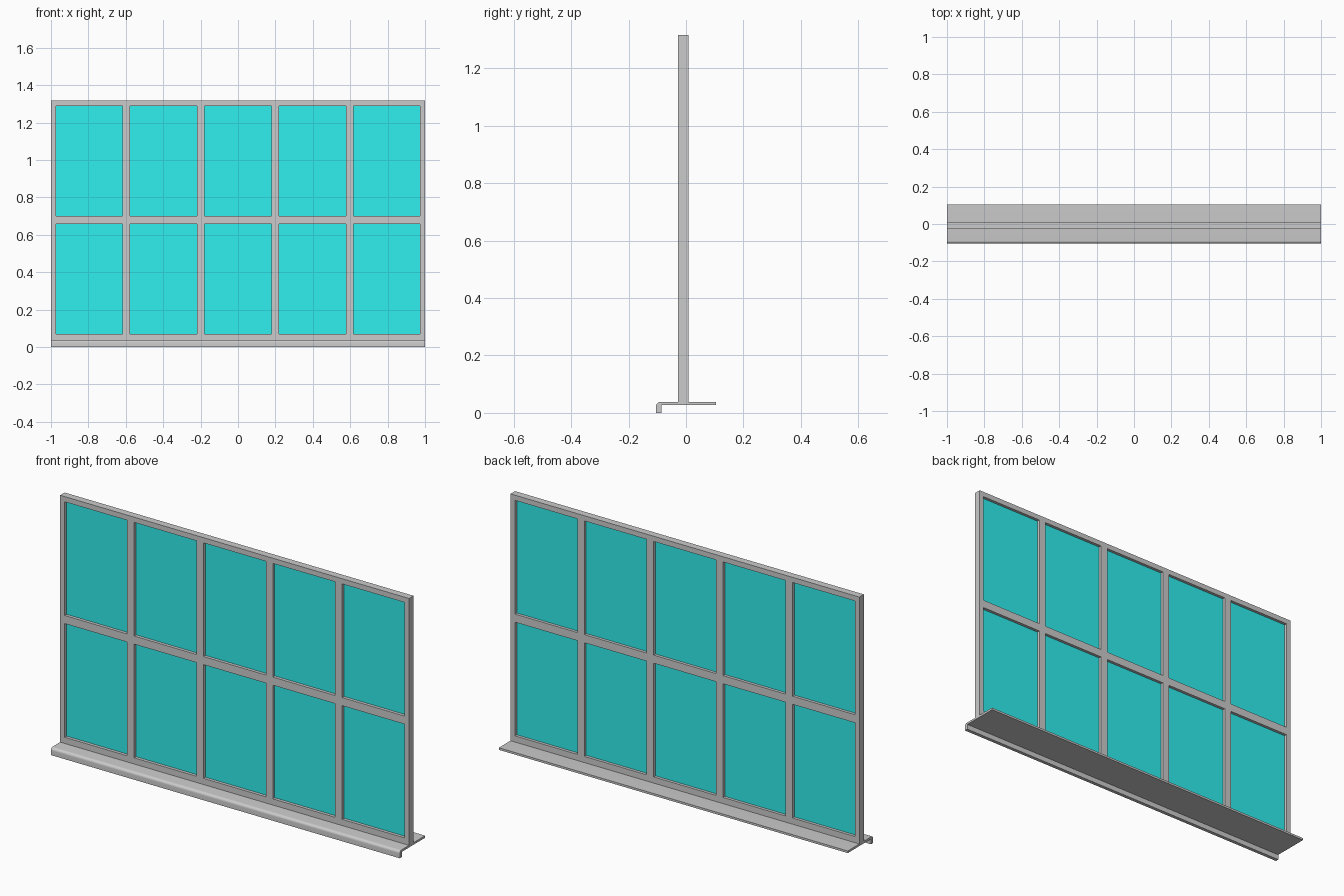
import bpy, bmesh, math

if "Cube" in bpy.data.objects:
    bpy.data.objects.remove(bpy.data.objects["Cube"])

def add_object(name, bm):
    bmesh.ops.recalc_face_normals(bm, faces=bm.faces[:])
    mesh = bpy.data.meshes.new(name)
    bm.to_mesh(mesh)
    bm.free()
    obj = bpy.data.objects.new(name, mesh)
    bpy.context.collection.objects.link(obj)
    return obj

def extrude(bm, faces, offset):
    result = bmesh.ops.extrude_face_region(bm, geom=faces)
    verts = [g for g in result["geom"] if isinstance(g, bmesh.types.BMVert)]
    bmesh.ops.translate(bm, verts=verts, vec=offset)

# Layout: five columns by two rows of panes
COLS, EDGE, BAR = 5, 0.026, 0.040
PANE = (2 - 2 * EDGE - (COLS - 1) * BAR) / COLS
FRONT, BACK = -0.028, 0.009
xs = [-1.0]
for i in range(COLS):
    left = -1 + EDGE + i * (PANE + BAR)
    xs += [left, left + PANE]
xs.append(1.0)
zs = [0.036, 0.070, 0.659, 0.701, 1.290, 1.317]

# Window frame: one lattice with the pane openings left out
bm = bmesh.new()
grid = [[bm.verts.new((x, FRONT, z)) for z in zs] for x in xs]
openings = []
for i in range(len(xs) - 1):
    for j in range(len(zs) - 1):
        if i % 2 and j % 2:
            openings.append((xs[i], xs[i + 1], zs[j], zs[j + 1]))
        else:
            bm.faces.new((grid[i][j], grid[i + 1][j],
                          grid[i + 1][j + 1], grid[i][j + 1]))
extrude(bm, bm.faces[:], (0, BACK - FRONT, 0))
bmesh.ops.recalc_face_normals(bm, faces=bm.faces[:])
bmesh.ops.dissolve_limit(bm, angle_limit=0.01, verts=bm.verts[:], edges=bm.edges[:])
add_object("window_frame", bm)

# Glass panes, recessed in the openings
glass = bpy.data.materials.new("glass")
glass.diffuse_color = (0.03, 0.86, 0.86, 1)
glass.use_nodes = True
glass.node_tree.nodes["Principled BSDF"].inputs["Base Color"].default_value = glass.diffuse_color
for n, (x0, x1, z0, z1) in enumerate(openings):
    bm = bmesh.new()
    face = bm.faces.new([bm.verts.new((x, -0.012, z)) for x, z in
                         ((x0, z0), (x1, z0), (x1, z1), (x0, z1))])
    extrude(bm, [face], (0, 0.006, 0))
    pane = add_object(f"glass_pane_{n + 1}", bm)
    pane.data.materials.append(glass)

# Sill: flat board with a rounded nose and a drop lip at the front
TOP, R, NOSE = 0.038, 0.014, -0.104
profile = [(0.104, 0.027), (0.104, TOP)]
for k in range(7):
    a = math.pi / 2 * (1 + k / 6)
    profile.append((NOSE + R + R * math.cos(a), TOP - R + R * math.sin(a)))
profile += [(NOSE, 0), (NOSE + 0.018, 0), (NOSE + 0.018, 0.027)]
bm = bmesh.new()
face = bm.faces.new([bm.verts.new((-1, y, z)) for y, z in profile])
extrude(bm, [face], (2, 0, 0))
sill = add_object("window_sill", bm)
bpy.context.view_layer.objects.active = sill
sill.select_set(True)
bpy.ops.object.shade_smooth_by_angle(angle=math.radians(30))
